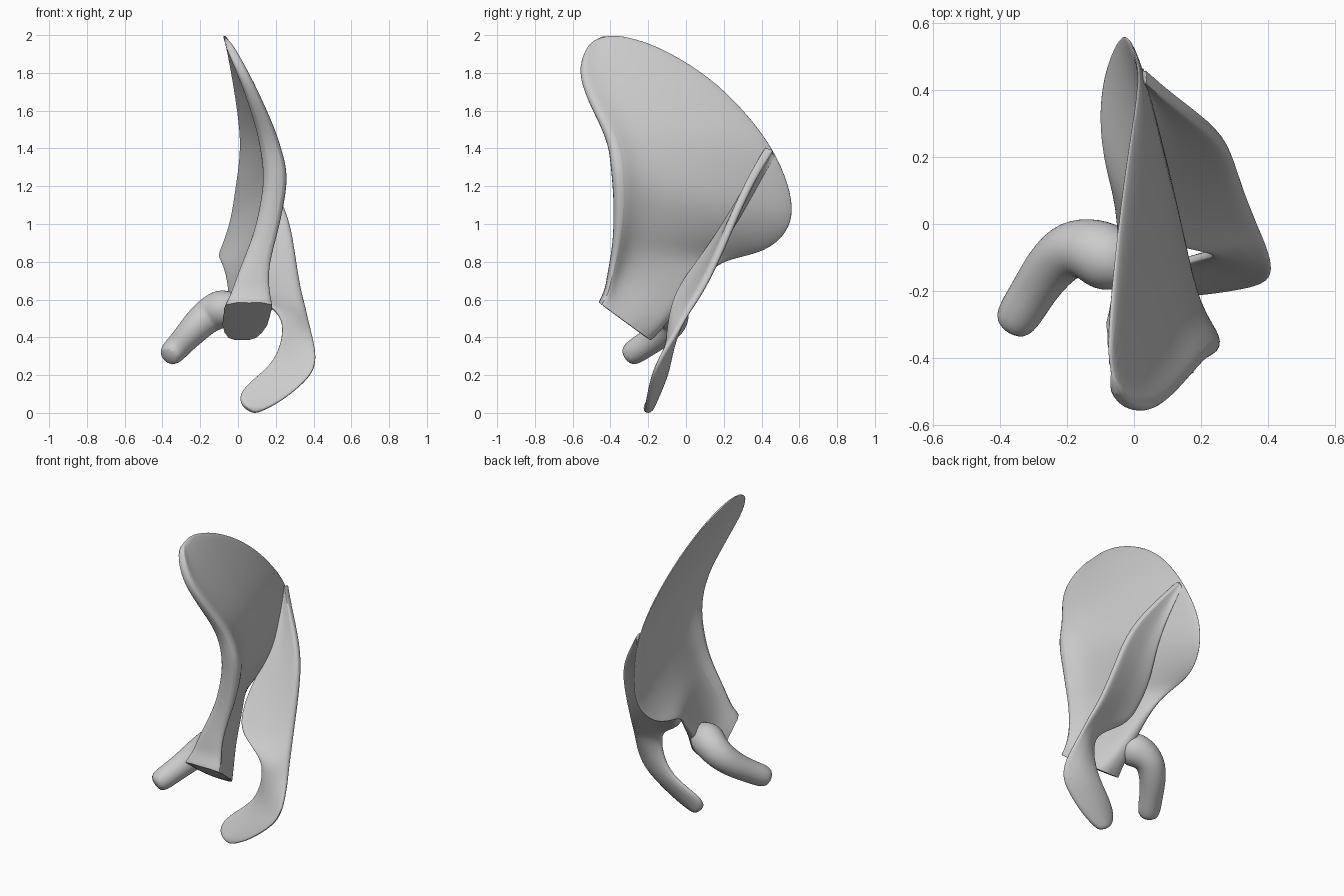
import bpy, bmesh, math
from mathutils import Vector

cube = bpy.data.objects.get("Cube")
if cube:
    bpy.data.objects.remove(cube, do_unlink=True)

bone = bpy.data.materials.new("bone_grey")
bone.use_nodes = True
GREY = (0.6, 0.6, 0.6, 1)
bone.diffuse_color = GREY
bone.node_tree.nodes["Principled BSDF"].inputs["Base Color"].default_value = GREY


def loft(name, rings):
    """Skin closed rings of equal length, cap the ends and smooth the result."""
    bm = bmesh.new()
    crease = bm.edges.layers.float.new("crease_edge")
    loops = [[bm.verts.new(p) for p in ring] for ring in rings]
    n = len(loops[0])
    for a, b in zip(loops, loops[1:]):
        for i in range(n):
            j = (i + 1) % n
            bm.faces.new((a[i], a[j], b[j], b[i]))
    start = bm.faces.new(loops[0])
    bm.faces.new(loops[-1])
    for edge in start.edges:
        edge[crease] = 0.8
    bmesh.ops.recalc_face_normals(bm, faces=bm.faces)
    mesh = bpy.data.meshes.new(name)
    bm.to_mesh(mesh)
    bm.free()
    mesh.materials.append(bone)
    obj = bpy.data.objects.new(name, mesh)
    bpy.context.collection.objects.link(obj)
    smooth = obj.modifiers.new("smooth", "SUBSURF")
    smooth.levels = smooth.render_levels = 2
    bpy.context.view_layer.objects.active = obj
    obj.select_set(True)
    bpy.ops.object.shade_smooth_by_angle(angle=math.radians(50))
    obj.select_set(False)


def section(a, b, widths, bulge, axis):
    """Flat ring from edge a to edge b, thickened along axis and bowed by bulge."""
    a, b, axis = Vector(a), Vector(b), Vector(axis).normalized()
    w0, w1, w2, w3 = widths
    stations = [(0, w0 * .65), (.06, w0), (.15, w1), (.38, w2),
                (.6, w2), (.8, (w2 + w3) / 2), (.94, w3), (1, w3 * .5)]
    front, back = [], []
    for s, w in stations:
        mid = a.lerp(b, s) + axis * bulge * 4 * s * (1 - s)
        front.append(mid + axis * w / 2)
        back.append(mid - axis * w / 2)
    return front + back[::-1]


def blade_section(a, b):
    """Thick at the neck, then a thin sheet with one heavy border that fades upward."""
    neck = max(0, (1 - a[2]) / .41)
    fade = max(0, (a[2] - 1.3) / .7)
    widths = (.148 + .105 * neck ** 2 - .105 * fade, .034 + .22 * neck ** 3,
              .022 + .22 * neck ** 3, .02 + .13 * neck ** 2)
    bulge = .03 * max(0, 1 - neck) * min(1, (2 - a[2]) / .4)
    return section(a, b, widths, bulge, (1, 0, 0))


# Blade: outer border point and inner border point, from the socket upward
blade = [
    ((.06, -.465, .585), (.02, -.185, .38)),
    ((.07, -.43, .65), (.005, -.11, .46)),
    ((.08, -.42, .72), (-.02, -.03, .57)),
    ((.10, -.405, .80), (-.045, .09, .71)),
    ((.135, -.39, .90), (-.085, .18, .80)),
    ((.165, -.385, 1.0), (-.105, .32, .83)),
    ((.185, -.385, 1.1), (-.09, .45, .87)),
    ((.202, -.39, 1.2), (-.055, .54, .96)),
    ((.203, -.40, 1.3), (-.03, .57, 1.06)),
    ((.18, -.41, 1.4), (-.01, .55, 1.2)),
    ((.15, -.445, 1.5), (.02, .465, 1.4)),
    ((.11, -.495, 1.6), (0, .32, 1.59)),
    ((.07, -.54, 1.7), (-.03, .13, 1.78)),
    ((.01, -.575, 1.83), (-.06, -.15, 1.95)),
    ((-.065, -.51, 1.98), (-.078, -.38, 2.01)),
]
loft("blade", [blade_section(a, b) for a, b in blade])

# Ridge across the blade (root point, crest point)
ridge = [
    ((.025, .44, 1.37), (.035, .44, 1.40)),
    ((.045, .355, 1.22), (.12, .37, 1.29)),
    ((.055, .25, 1.03), (.265, .27, 1.08)),
    ((.005, .14, .87), (.30, .185, .86)),
    ((.01, .03, .73), (.33, .09, .66)),
    ((.05, -.03, .63), (.355, .03, .57)),
]
# Free hook continuing the ridge (inner point, outer point)
hook = [
    ((.22, -.075, .54), (.37, -.01, .50)),
    ((.24, -.09, .44), (.39, -.055, .42)),
    ((.22, -.095, .34), (.415, -.125, .31)),
    ((.17, -.105, .25), (.405, -.17, .22)),
    ((.09, -.13, .185), (.33, -.19, .14)),
    ((.03, -.16, .13), (.22, -.205, .055)),
    ((.005, -.185, .08), (.13, -.21, .01)),
    ((.025, -.20, .03), (.08, -.21, -.005)),
]
ACROSS = (0, .93, -.3)
rings = [section(a, b, (.07, .06, .04, .045), 0, ACROSS) for a, b in ridge]
rings += [section(a, b, (.03, .045, .055, .03), .02 * math.sin(math.pi * i / 7), ACROSS)
          for i, (a, b) in enumerate(hook)]
loft("ridge_and_hook", rings)

# Curved finger beside the socket: round rings along a bent path (x, y, z, radius)
path = [(.0, -.14, .57, .06), (-.06, -.11, .56, .11), (-.13, -.075, .535, .105),
        (-.19, -.07, .49, .095), (-.25, -.125, .425, .083), (-.30, -.20, .37, .072),
        (-.345, -.275, .322, .072), (-.372, -.315, .295, .055)]
points = [Vector(p[:3]) for p in path]
rings = []
for i, p in enumerate(path):
    tangent = points[min(i + 1, len(path) - 1)] - points[max(i - 1, 0)]
    turn = tangent.to_track_quat('Z', 'Y')
    rings.append([points[i] + turn @ Vector((p[3] * math.cos(t * math.tau / 10),
                                             p[3] * math.sin(t * math.tau / 10), 0))
                  for t in range(10)])
loft("curved_finger", rings)
